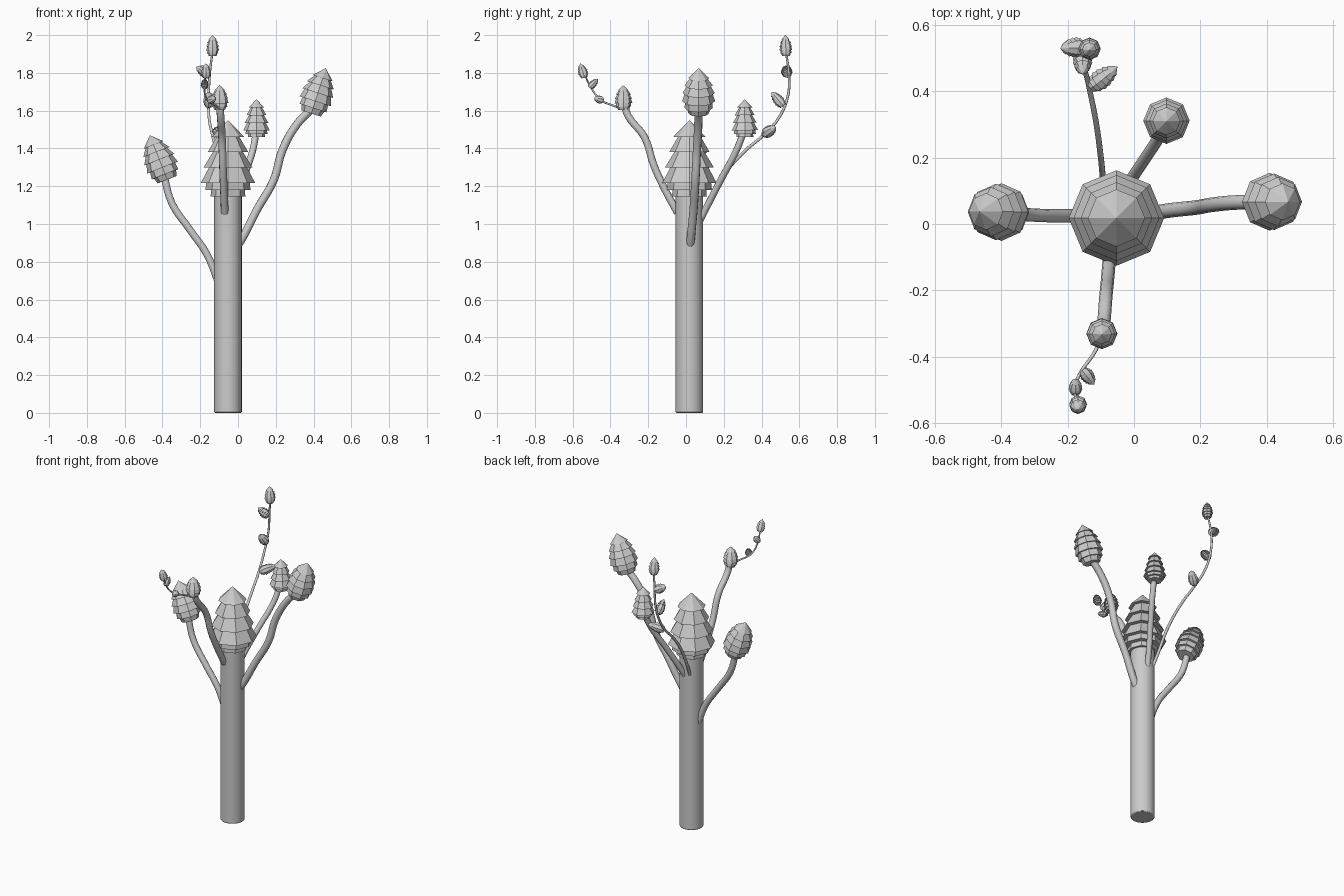
import bpy, bmesh, math
from mathutils import Vector

cube = bpy.data.objects.get("Cube")
if cube:
    bpy.data.objects.remove(cube)

grey = bpy.data.materials.new("plain grey")
grey.use_nodes = True
COLOUR = (0.6, 0.6, 0.6, 1)
grey.diffuse_color = COLOUR
grey.node_tree.nodes["Principled BSDF"].inputs["Base Color"].default_value = COLOUR

# Tier outlines from base to tip: (height, radius) as fractions of bud size
TALL = [(0, .5), (0, .64), (.085, .62), (.085, .83), (.18, .8), (.18, 1), (.38, .7),
        (.38, .9), (.58, .56), (.58, .75), (.78, .42), (.78, .6)]
EGG = [(0, .4), (0, .62), (.12, .72), (.12, .86), (.27, .82), (.27, 1), (.45, .84),
       (.45, .98), (.62, .7), (.62, .86), (.78, .52), (.78, .64)]


def bud(name, base, tip, radius, outline=EGG, sides=8):
    """Scaly bud: an eight-sided stepped outline turned around its axis."""
    base, axis = Vector(base), Vector(tip) - Vector(base)
    bm = bmesh.new()
    rings = []
    for h, r in outline:
        rings.append([bm.verts.new((r * radius * math.cos(math.tau * i / sides),
                                    r * radius * math.sin(math.tau * i / sides),
                                    h * axis.length)) for i in range(sides)])
    apex = bm.verts.new((0, 0, axis.length))
    bm.faces.new(rings[0][::-1])
    for i in range(sides):
        j = (i + 1) % sides
        for low, high in zip(rings, rings[1:]):
            bm.faces.new((low[i], low[j], high[j], high[i]))
        bm.faces.new((rings[-1][i], rings[-1][j], apex))
    # Lean the bud without spinning it around its own axis
    turn = Vector((0, 0, 1)).rotation_difference(axis).to_matrix()
    bmesh.ops.rotate(bm, verts=bm.verts, matrix=turn)
    bmesh.ops.translate(bm, verts=bm.verts, vec=base)
    mesh = bpy.data.meshes.new(name)
    bm.to_mesh(mesh)
    bm.free()
    mesh.materials.append(grey)
    bpy.context.collection.objects.link(bpy.data.objects.new(name, mesh))


def stem(name, points, radius, end_scale=1):
    """Round stem following a smooth path."""
    curve = bpy.data.curves.new(name, "CURVE")
    curve.dimensions = "3D"
    curve.bevel_depth = radius
    curve.bevel_resolution = 3
    curve.resolution_u = 5
    curve.use_fill_caps = True
    spline = curve.splines.new("BEZIER")
    spline.bezier_points.add(len(points) - 1)
    for i, (p, co) in enumerate(zip(spline.bezier_points, points)):
        p.co = co
        p.handle_left_type = p.handle_right_type = "AUTO"
        p.radius = 1 + (end_scale - 1) * i / (len(points) - 1)
    curve.materials.append(grey)
    bpy.context.collection.objects.link(bpy.data.objects.new(name, curve))


# Trunk with a slightly rounded foot
bpy.ops.mesh.primitive_cylinder_add(vertices=32, radius=.073, depth=1.2, location=(-.053, .018, .6))
trunk = bpy.context.object
trunk.name = "trunk"
trunk.data.materials.append(grey)
bevel = trunk.modifiers.new("rounded_rim", "BEVEL")
bevel.width = .006
bevel.segments = 2
bpy.ops.object.shade_smooth_by_angle()

# Large crown
bud("crown", (-.053, .018, 1.145), (-.053, .018, 1.55), .144, TALL)

# Left branch (model's own left)
stem("left_branch", [(-.02, .02, .86), (.02, .025, .92), (.1, .04, 1.075), (.19, .05, 1.235),
                     (.235, .058, 1.39), (.31, .065, 1.525), (.40, .067, 1.62)], .022)
bud("left_bud", (.388, .067, 1.585), (.465, .067, 1.825), .087)

# Right branch
stem("right_branch", [(-.1, .025, .68), (-.165, .025, .84), (-.255, .025, .97),
                      (-.35, .03, 1.11), (-.395, .035, 1.27)], .02)
bud("right_bud", (-.375, .035, 1.235), (-.467, .038, 1.47), .087)

# Back branch
stem("back_branch", [(-.05, .06, .99), (-.03, .1, 1.07), (.025, .185, 1.235),
                     (.077, .265, 1.385), (.098, .31, 1.5)], .018)
bud("back_bud", (.098, .312, 1.46), (.098, .31, 1.66), .07, TALL)

# Front branch and its vine
stem("front_branch", [(-.07, -.045, 1.06), (-.075, -.11, 1.18), (-.08, -.17, 1.31),
                      (-.085, -.22, 1.46), (-.092, -.305, 1.57), (-.097, -.33, 1.64)], .02)
bud("front_bud", (-.097, -.33, 1.605), (-.097, -.333, 1.735), .047)
stem("front_vine", [(-.1, -.34, 1.61), (-.115, -.38, 1.625), (-.165, -.455, 1.66),
                    (-.178, -.51, 1.735), (-.167, -.54, 1.8)], .006, .7)
bud("front_vine_tip_bud", (-.168, -.537, 1.775), (-.17, -.56, 1.85), .027)
bud("front_vine_upper_bud", (-.177, -.51, 1.722), (-.176, -.467, 1.768), .021)
bud("front_vine_lower_bud", (-.153, -.442, 1.653), (-.12, -.485, 1.668), .022)

# Back vine and its buds
stem("back_vine", [(-.075, .05, .98), (-.09, .11, 1.1), (-.1, .2, 1.26), (-.115, .31, 1.385),
                   (-.135, .41, 1.47), (-.153, .49, 1.56), (-.155, .54, 1.68),
                   (-.15, .545, 1.79), (-.134, .528, 1.92)], .01, .6)
bud("back_vine_tip_bud", (-.134, .53, 1.89), (-.135, .525, 2), .034)
bud("back_vine_upper_bud", (-.153, .535, 1.792), (-.222, .53, 1.832), .031)
bud("back_vine_middle_bud", (-.155, .515, 1.625), (-.155, .452, 1.7), .03)
bud("back_vine_lower_bud", (-.128, .415, 1.475), (-.05, .475, 1.515), .032)
